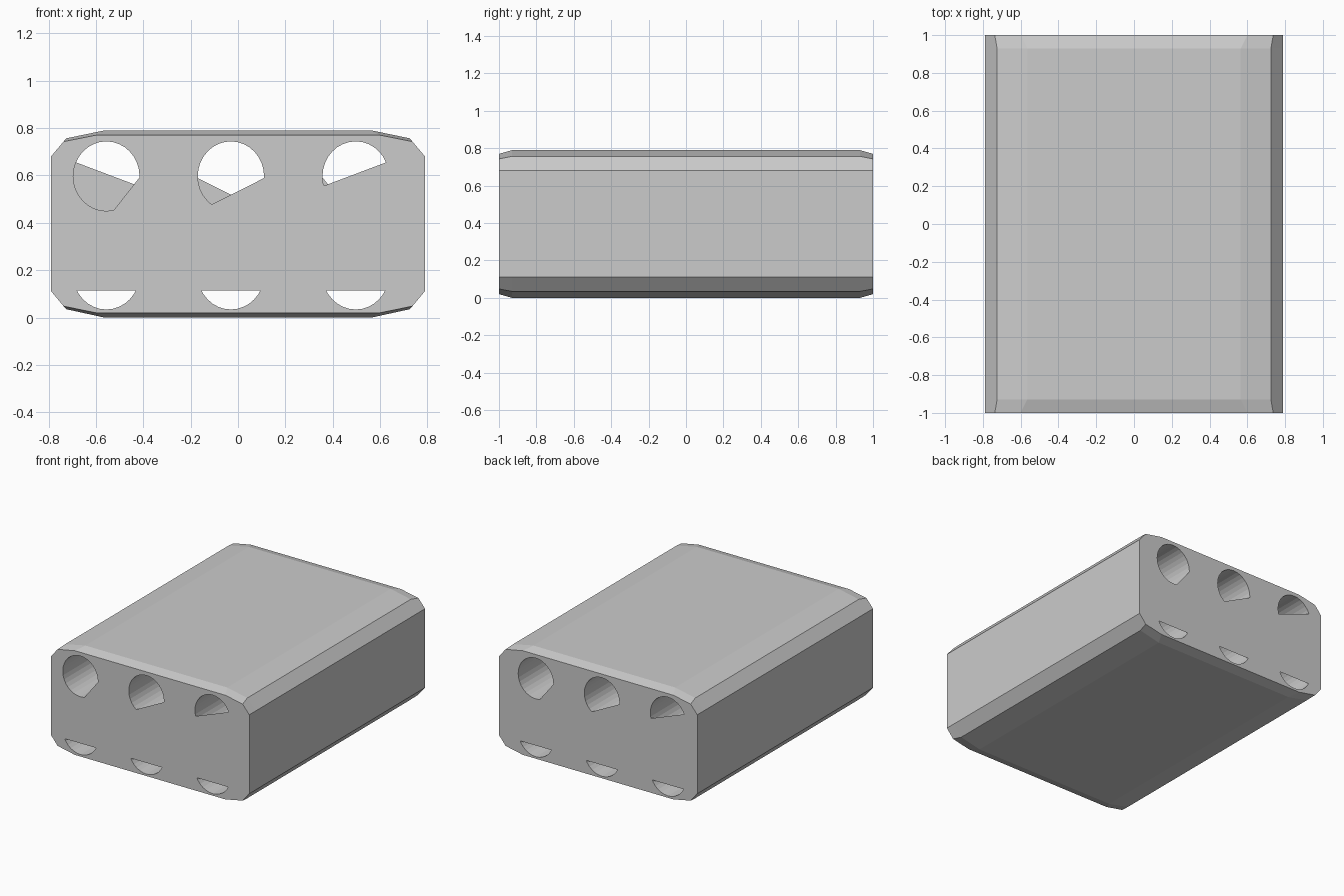
import bpy, bmesh, math

if "Cube" in bpy.data.objects:
    bpy.data.objects.remove(bpy.data.objects["Cube"])

RX, RZ, SEG = 0.14, 0.147, 32
HOLE_X = (-0.556, -0.03, 0.497)
TOP_Z, LOW_Z = 0.597, 0.181
# chord limiting each upper opening (relative to hole centre; left side is kept)
CHORDS = [((0.026, -0.15), (0.123, -0.027)),
          ((-0.082, -0.12), (0.142, -0.007)),
          ((-0.132, -0.04), (0.125, 0.057))]
LOW_CHORD = ((0.2, -0.066), (-0.2, -0.066))


def finish(bm, name):
    mesh = bpy.data.meshes.new(name)
    bm.to_mesh(mesh)
    bm.free()
    obj = bpy.data.objects.new(name, mesh)
    bpy.context.collection.objects.link(obj)
    return obj


def ellipse():
    return [(RX * math.cos(2 * math.pi * i / SEG), RZ * math.sin(2 * math.pi * i / SEG))
            for i in range(SEG)]


def clip(points, chord):
    (ax, az), (bx, bz) = chord
    side = lambda p: (bx - ax) * (p[1] - az) - (bz - az) * (p[0] - ax)
    out = []
    for p, q in zip(points, points[1:] + points[:1]):
        sp, sq = side(p), side(q)
        if sp >= 0:
            out.append(p)
        if sp * sq < 0:
            t = sp / (sp - sq)
            out.append((p[0] + t * (q[0] - p[0]), p[1] + t * (q[1] - p[1])))
    return out


def profile(quarter_top, quarter_low):
    right = quarter_low + quarter_top[::-1]
    return right + [(-x, z) for x, z in reversed(right)]


# casing: chamfered profile lofted along y, slightly tapered at both ends
mid = profile([(0.565, 0.79), (0.725, 0.757), (0.79, 0.68)],
              [(0.565, 0.0), (0.725, 0.035), (0.79, 0.112)])
end = profile([(0.6, 0.77), (0.737, 0.743), (0.79, 0.68)],
              [(0.6, 0.02), (0.737, 0.048), (0.79, 0.112)])
bm = bmesh.new()
rings = [[bm.verts.new((x, y, z)) for x, z in ring]
         for y, ring in ((-1, end), (-0.93, mid), (0.93, mid), (1, end))]
n = len(mid)
for a, b in zip(rings, rings[1:]):
    for i in range(n):
        j = (i + 1) % n
        bm.faces.new((a[i], a[j], b[j], b[i]))

# end plates with partly covered holes; the back is the front turned around
for y, ring in ((-1, rings[0]), (1, rings[3])):
    edges = [bm.edges.get((ring[i], ring[(i + 1) % n])) for i in range(n)]
    for k, cx in enumerate(HOLE_X):
        upper = CHORDS[k] if y < 0 else CHORDS[2 - k]
        for cz, chord in ((TOP_Z, upper), (LOW_Z, LOW_CHORD)):
            loop = [bm.verts.new((cx - y * x, y, cz + z))
                    for x, z in clip(ellipse(), chord)]
            edges += [bm.edges.new((loop[i], loop[(i + 1) % len(loop)]))
                      for i in range(len(loop))]
    bmesh.ops.triangle_fill(bm, use_beauty=True, use_dissolve=False, edges=edges,
                            normal=(0, y, 0))
bmesh.ops.recalc_face_normals(bm, faces=bm.faces[:])
finish(bm, "casing")

# bores: six full-length tubes, walls facing the tube axis
bm = bmesh.new()
for cx in HOLE_X:
    for cz in (TOP_Z, LOW_Z):
        a, b = [[bm.verts.new((cx + x, y, cz + z)) for x, z in ellipse()]
                for y in (-1, 1)]
        for i in range(SEG):
            j = (i + 1) % SEG
            bm.faces.new((a[i], a[j], b[j], b[i]))
finish(bm, "bores")
